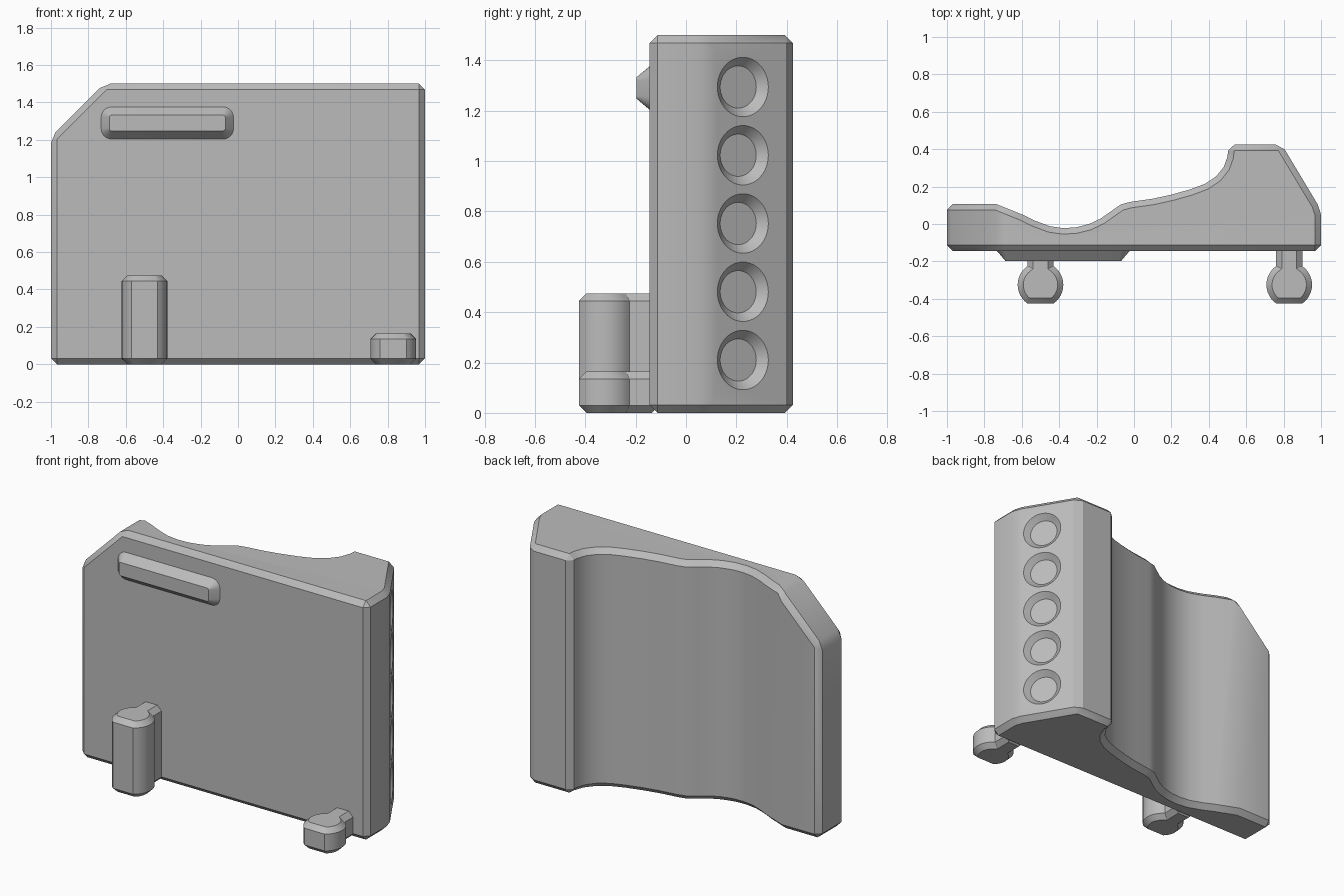
import bpy, bmesh, math
from mathutils import Vector, Matrix

cube = bpy.data.objects.get("Cube")
if cube:
    bpy.data.objects.remove(cube, do_unlink=True)

grey = bpy.data.materials.new("plain_grey")
grey.use_nodes = True
colour = (0.5, 0.5, 0.5, 1)
grey.diffuse_color = colour
grey.node_tree.nodes["Principled BSDF"].inputs["Base Color"].default_value = colour


def make_object(name, bm):
    bmesh.ops.recalc_face_normals(bm, faces=bm.faces)
    mesh = bpy.data.meshes.new(name)
    bm.to_mesh(mesh)
    bm.free()
    mesh.materials.append(grey)
    obj = bpy.data.objects.new(name, mesh)
    bpy.context.collection.objects.link(obj)
    return obj


def activate(obj):
    bpy.ops.object.select_all(action="DESELECT")
    obj.select_set(True)
    bpy.context.view_layer.objects.active = obj


def smooth(obj):
    activate(obj)
    bpy.ops.object.shade_smooth_by_angle(angle=math.radians(28))


def prism(outline, height):
    bm = bmesh.new()
    base = bm.faces.new([bm.verts.new((x, y, 0)) for x, y in outline])
    top = bmesh.ops.extrude_face_region(bm, geom=[base])["geom"]
    bmesh.ops.translate(bm, vec=(0, 0, height),
                        verts=[v for v in top if isinstance(v, bmesh.types.BMVert)])
    bmesh.ops.recalc_face_normals(bm, faces=bm.faces)
    return bm


FRONT = -0.145
CHAMFER = 0.032

# Body: wavy back profile, tall right-hand ridge, flat front
profile = [(-1, FRONT), (1, FRONT), (1, 0.05), (0.982, 0.105), (0.79, 0.425),
           (0.506, 0.425), (0.5, 0.36), (0.48, 0.305), (0.44, 0.255), (0.38, 0.215),
           (0.3, 0.185), (0.2, 0.157), (0.1, 0.135), (-0.02, 0.118), (-0.07, 0.105),
           (-0.12, 0.07), (-0.18, 0.028), (-0.24, 0.0), (-0.31, -0.018), (-0.38, -0.022),
           (-0.45, -0.012), (-0.53, 0.018), (-0.6, 0.052), (-0.74, 0.108), (-1, 0.108)]
bm = prism(profile, 1.5)

# Slanted upper corner
cut = bmesh.ops.bisect_plane(bm, geom=bm.verts[:] + bm.edges[:] + bm.faces[:], dist=1e-5,
                             plane_co=(-0.715, 0, 1.5), plane_no=(-1, 0, 1), clear_outer=True)
rim = [e for e in cut["geom_cut"] if isinstance(e, bmesh.types.BMEdge)]
bmesh.ops.edgeloop_fill(bm, edges=rim)
body = make_object("body", bm)

activate(body)
bevel = body.modifiers.new("edge_chamfer", "BEVEL")
bevel.width = CHAMFER
bevel.segments = 1
bevel.limit_method = "ANGLE"
bevel.angle_limit = math.radians(29)
bpy.ops.object.modifier_apply(modifier=bevel.name)

# Row of countersunk recesses on the slanted side
normal = Vector((0.315, 0.192, 0)).normalized()
turn = normal.to_track_quat("Z", "Y").to_matrix().to_4x4()
depth, lip = 0.034, 0.008
bm = bmesh.new()
for i in range(5):
    centre = Vector((0.91, 0.225, 0.21 + 0.271 * i)) + normal * (lip - depth) / 2
    bmesh.ops.create_cone(bm, cap_ends=True, segments=48, radius1=0.084,
                          radius2=0.118 + lip, depth=depth + lip,
                          matrix=Matrix.Translation(centre) @ turn)
cutter = make_object("recess_cutter", bm)
cutter.hide_render = True
activate(body)
boolean = body.modifiers.new("recesses", "BOOLEAN")
boolean.operation = "DIFFERENCE"
boolean.solver = "EXACT"
boolean.object = cutter
bpy.ops.object.modifier_apply(modifier=boolean.name)
bpy.data.objects.remove(cutter, do_unlink=True)
smooth(body)


# Keyhole-shaped pegs: round head with a flat nose, on a narrow stem
def peg(name, x, height):
    radius, centre_y, half_stem = 0.122, -0.325, 0.07
    start, end = math.asin(half_stem / radius), math.pi - math.acos(0.1 / radius)
    right = [(half_stem, FRONT + 0.04)]
    for i in range(13):
        a = start + (end - start) * i / 12
        right.append((radius * math.sin(a), centre_y + radius * math.cos(a)))
    outline = right + [(-px, py) for px, py in reversed(right)]
    bm = prism([(x + px, py) for px, py in outline], height)
    rims = [e for e in bm.edges if abs(e.verts[0].co.z - e.verts[1].co.z) < 1e-5]
    bmesh.ops.bevel(bm, geom=rims, offset=0.03, segments=1, affect="EDGES",
                    clamp_overlap=False)
    smooth(make_object(name, bm))


peg("tall_peg", -0.5, 0.475)
peg("short_peg", 0.83, 0.165)


# Raised bar with sloping sides and rounded corners
def rounded_ring(bm, half_w, half_h, radius, y):
    ring = []
    for quarter in range(4):
        sx, sz = ((1, 1), (-1, 1), (-1, -1), (1, -1))[quarter]
        for i in range(7):
            a = (quarter + i / 6) * math.pi / 2
            ring.append(bm.verts.new((-0.378 + sx * (half_w - radius) + radius * math.cos(a), y,
                                      1.29 + sz * (half_h - radius) + radius * math.sin(a))))
    return ring


bm = bmesh.new()
outer = rounded_ring(bm, 0.358, 0.09, 0.06, FRONT + 0.005)
inner = rounded_ring(bm, 0.31, 0.042, 0.012, -0.197)
for i in range(len(outer)):
    j = (i + 1) % len(outer)
    bm.faces.new((outer[i], outer[j], inner[j], inner[i]))
bm.faces.new(outer)
bm.faces.new(inner)
smooth(make_object("raised_bar", bm))
